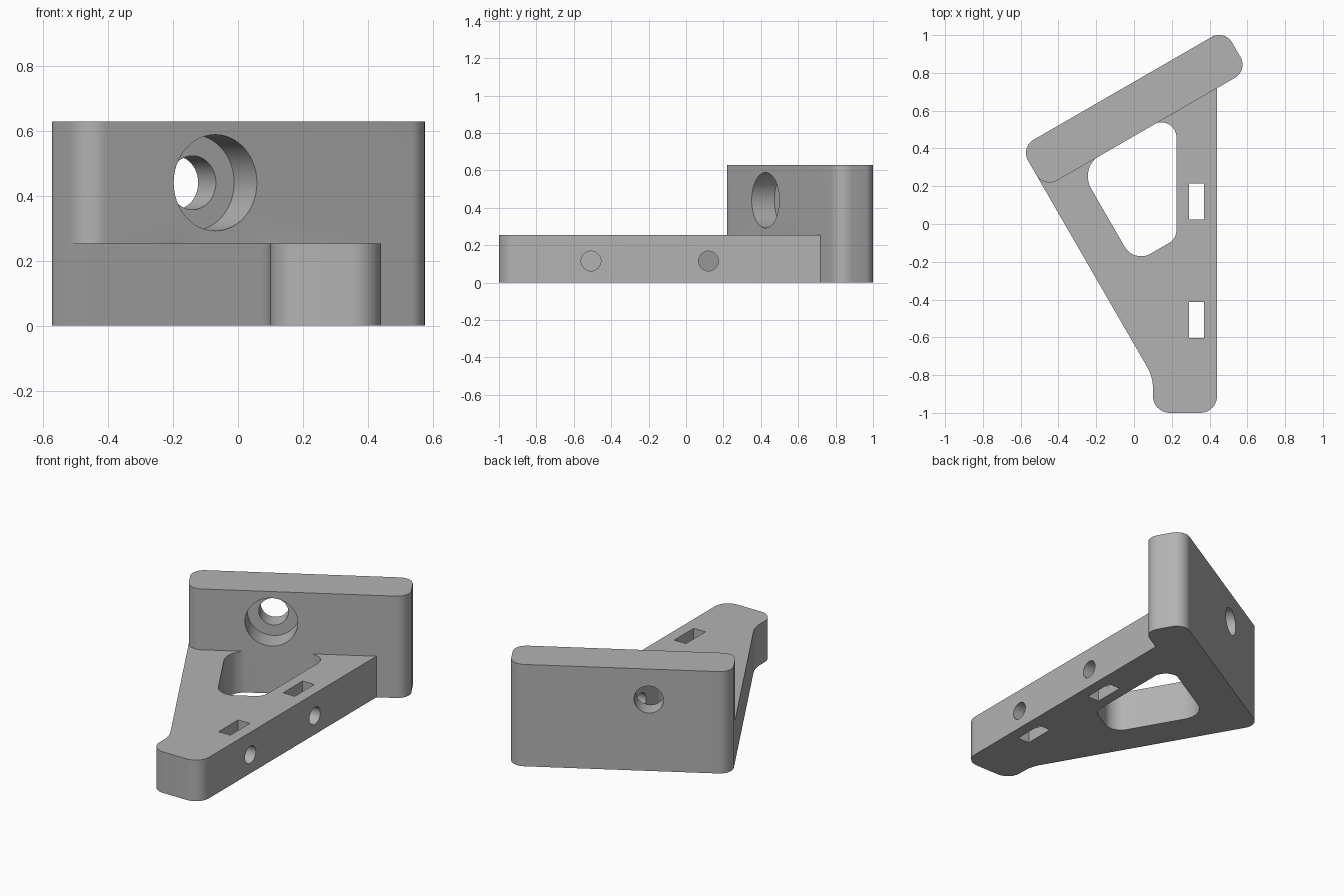
import bpy, bmesh, math
from mathutils import Vector, Matrix

cube = bpy.data.objects.get("Cube")
if cube:
    bpy.data.objects.remove(cube, do_unlink=True)

grey = bpy.data.materials.new("plain grey")
grey.use_nodes = True
grey.diffuse_color = (0.45, 0.45, 0.45, 1)
grey.node_tree.nodes["Principled BSDF"].inputs["Base Color"].default_value = (0.45, 0.45, 0.45, 1)

ALONG = Vector((math.cos(math.pi / 6), 0.5))    # direction along the slanted wall
ACROSS = Vector((-0.5, math.cos(math.pi / 6)))  # direction through the wall
END_L, END_R, FACE, BACK = -0.318, 0.93, 0.403, 0.652
BASE_H, WALL_H = 0.253, 0.628


def slant(u, n):
    return ALONG * u + ACROSS * n


def at_x(x, n):
    """Point on the slanted line at offset n with the given x."""
    return Vector((x, (n + 0.5 * x) / ACROSS.y))


def rounded(corners, steps=12):
    """Outline with each (point, radius) corner replaced by an arc."""
    out = []
    for i, (p, r) in enumerate(corners):
        p = Vector(p)
        if not r:
            out.append(p)
            continue
        a = (Vector(corners[i - 1][0]) - p).normalized()
        b = (Vector(corners[(i + 1) % len(corners)][0]) - p).normalized()
        half = a.angle(b) / 2
        centre = p + (a + b).normalized() * (r / math.sin(half))
        start = p + a * (r / math.tan(half)) - centre
        end = p + b * (r / math.tan(half)) - centre
        sweep = math.atan2(start.x * end.y - start.y * end.x, start.dot(end))
        for k in range(steps + 1):
            out.append(centre + Matrix.Rotation(sweep * k / steps, 2) @ start)
    return out


def prism(name, outline, z0, z1):
    bm = bmesh.new()
    face = bm.faces.new([bm.verts.new((p.x, p.y, z0)) for p in outline])
    top = bmesh.ops.extrude_face_region(bm, geom=[face])["geom"]
    bmesh.ops.translate(bm, vec=(0, 0, z1 - z0),
                        verts=[v for v in top if isinstance(v, bmesh.types.BMVert)])
    bmesh.ops.recalc_face_normals(bm, faces=bm.faces)
    mesh = bpy.data.meshes.new(name)
    bm.to_mesh(mesh)
    bm.free()
    mesh.materials.append(grey)
    obj = bpy.data.objects.new(name, mesh)
    bpy.context.collection.objects.link(obj)
    return obj


def rod(name, start, end, radius):
    start, end = Vector(start), Vector(end)
    circle = [Vector((radius * math.cos(t * math.tau / 48), radius * math.sin(t * math.tau / 48)))
              for t in range(48)]
    obj = prism(name, circle, 0, (end - start).length)
    turn = (end - start).to_track_quat("Z", "Y").to_matrix().to_4x4()
    obj.data.transform(Matrix.Translation(start) @ turn)
    return obj


def combine(obj, other, operation):
    mod = obj.modifiers.new(other.name, "BOOLEAN")
    mod.operation, mod.solver, mod.object = operation, "EXACT", other
    bpy.context.view_layer.objects.active = obj
    bpy.ops.object.modifier_apply(modifier=mod.name)
    bpy.data.objects.remove(other, do_unlink=True)


# Flat triangular base with a rounded foot
bracket = prism("angled_bracket", rounded([
    ((0.1, -1), 0.09), ((0.44, -1), 0.09), (at_x(0.44, 0.53), 0),
    (slant(0, 0.53), 0), (slant(END_L, FACE + 0.079), 0), ((0.1, -0.809), 0.22)]), 0, BASE_H)

# Large rounded opening, reaching the wall face
combine(bracket, prism("opening", rounded([
    (slant(-0.103, -0.18), 0.1), (at_x(0.225, -0.18), 0.08),
    (at_x(0.225, FACE + 0.003), 0.082), (slant(-0.103, FACE + 0.003), 0.13)]),
    -0.1, BASE_H + 0.1), "DIFFERENCE")

# Slanted upright wall
combine(bracket, prism("wall", rounded([
    (slant(END_L, FACE), 0.08), (slant(END_R, FACE), 0.08),
    (slant(END_R, BACK), 0.08), (slant(END_L, BACK), 0.08)]), 0, WALL_H), "UNION")

# Counterbored hole through the wall
for name, n0, n1, radius in (("counterbore", 0.3, FACE + 0.14, 0.148),
                             ("through_hole", 0.35, 0.8, 0.083)):
    combine(bracket, rod(name, (*slant(0.152, n0), 0.44), (*slant(0.152, n1), 0.44), radius),
            "DIFFERENCE")

# Nut slots with their cross holes from the side
for y in (-0.508, 0.12):
    slot = [Vector((x, y + d)) for x, d in ((0.29, -0.095), (0.37, -0.095), (0.37, 0.095), (0.29, 0.095))]
    combine(bracket, prism("slot", slot, -0.1, BASE_H + 0.1), "DIFFERENCE")
    combine(bracket, rod("cross_hole", (0.6, y, 0.115), (0.2, y, 0.115), 0.053), "DIFFERENCE")

bpy.ops.object.select_all(action="DESELECT")
bracket.select_set(True)
bpy.context.view_layer.objects.active = bracket
bpy.ops.object.shade_smooth_by_angle(angle=math.radians(30))
